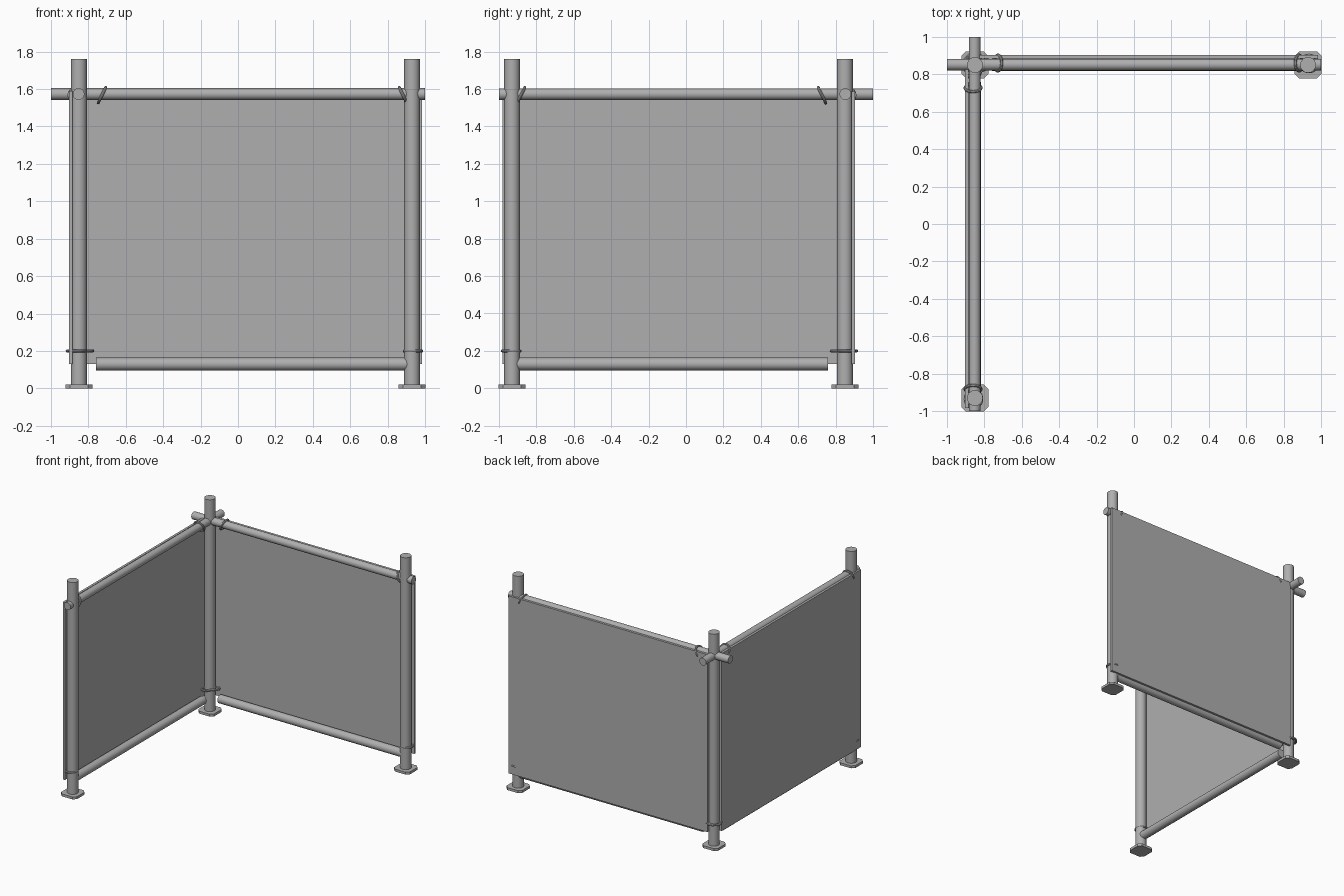
import bpy, bmesh, math
from mathutils import Vector

if "Cube" in bpy.data.objects:
    bpy.data.objects.remove(bpy.data.objects["Cube"])

C, E = 0.850, 0.930      # corner and end post offsets

grey = bpy.data.materials.new("dark_grey")
grey.diffuse_color = (0.43, 0.43, 0.43, 1)
grey.use_nodes = True
grey.node_tree.nodes["Principled BSDF"].inputs["Base Color"].default_value = grey.diffuse_color


def smooth(ob):
    bpy.ops.object.select_all(action='DESELECT')
    ob.select_set(True)
    bpy.context.view_layer.objects.active = ob
    bpy.ops.object.shade_smooth_by_angle(angle=math.radians(35))


def from_bmesh(name, bm):
    bmesh.ops.recalc_face_normals(bm, faces=bm.faces)
    me = bpy.data.meshes.new(name)
    bm.to_mesh(me)
    bm.free()
    me.materials.append(grey)
    ob = bpy.data.objects.new(name, me)
    bpy.context.collection.objects.link(ob)
    return ob


def pole(name, a, b, r):
    a, b = Vector(a), Vector(b)
    d = b - a
    bpy.ops.mesh.primitive_cylinder_add(vertices=32, radius=r, depth=d.length, location=(a + b) / 2)
    ob = bpy.context.object
    ob.name = name
    ob.rotation_euler = d.to_track_quat('Z', 'Y').to_euler()
    ob.data.materials.append(grey)
    smooth(ob)


def box(name, a, b):
    lo = [min(p, q) for p, q in zip(a, b)]
    hi = [max(p, q) for p, q in zip(a, b)]
    bm = bmesh.new()
    bmesh.ops.create_cube(bm, size=1)
    for v in bm.verts:
        v.co = [lo[i] if v.co[i] < 0 else hi[i] for i in range(3)]
    return from_bmesh(name, bm)


def tie(name, pts, r=0.008, sides=8):
    # closed round cord swept along a loop of points
    bm = bmesh.new()
    n = len(pts)
    mid = sum(pts, Vector()) / n
    normal = (pts[0] - mid).cross(pts[n // 4] - mid).normalized()
    rings = []
    for i, p in enumerate(pts):
        tangent = (pts[(i + 1) % n] - pts[i - 1]).normalized()
        side = tangent.cross(normal)
        rings.append([bm.verts.new(p + r * (side * math.cos(k * math.tau / sides)
                      + normal * math.sin(k * math.tau / sides))) for k in range(sides)])
    for i in range(n):
        a, b = rings[i], rings[(i + 1) % n]
        for k in range(sides):
            m = (k + 1) % sides
            bm.faces.new((a[k], a[m], b[m], b[k]))
    smooth(from_bmesh(name, bm))


def foot(name, x, y):
    # square plate with cut corners
    h, c = 0.072, 0.048
    outline = [(h, c), (c, h), (-c, h), (-h, c), (-h, -c), (-c, -h), (c, -h), (h, -c)]
    bm = bmesh.new()
    f = bm.faces.new([bm.verts.new((x + u, y + v, 0)) for u, v in outline])
    ext = bmesh.ops.extrude_face_region(bm, geom=[f])
    bmesh.ops.translate(bm, vec=(0, 0, 0.02),
                        verts=[g for g in ext['geom'] if isinstance(g, bmesh.types.BMVert)])
    from_bmesh(name, bm)


# posts and feet
for label, x, y in (("corner", -C, C), ("right", E, C), ("front", -C, -E)):
    pole(label + "_post", (x, y, 0.01), (x, y, 1.76), 0.042)
    foot(label + "_foot", x, y)

# two matching wings, the second mirrored over the corner diagonal
for label, M in (("back", lambda x, y, z: Vector((x, y, z))),
                 ("side", lambda x, y, z: Vector((-y, -x, z)))):
    # rails
    pole(label + "_top_rail", M(-1, 0.852, 1.573), M(1, 0.852, 1.573), 0.031)
    pole(label + "_bottom_rail", M(-0.76, 0.852, 0.13), M(0.91, 0.852, 0.13), 0.034)
    # sheet outside the posts
    box(label + "_sheet", M(-0.828, 0.885, 0.13), M(0.982, 0.904, 1.588))
    angles = [i * math.tau / 32 for i in range(32)]
    # slanted cords round the top rail
    for end, x, lean in (("inner", -0.727, 0.020), ("outer", 0.882, -0.020)):
        tie(f"{label}_{end}_top_tie",
            [M(x + lean * math.sin(t), 0.860 + 0.043 * math.cos(t), 1.567 + 0.041 * math.sin(t))
             for t in angles])
    # level cords round the posts
    for end, x, rx in (("inner", -0.845, 0.068), ("outer", 0.935, 0.047)):
        tie(f"{label}_{end}_low_tie",
            [M(x + rx * math.cos(t), 0.858 + 0.044 * math.sin(t), 0.2) for t in angles])
